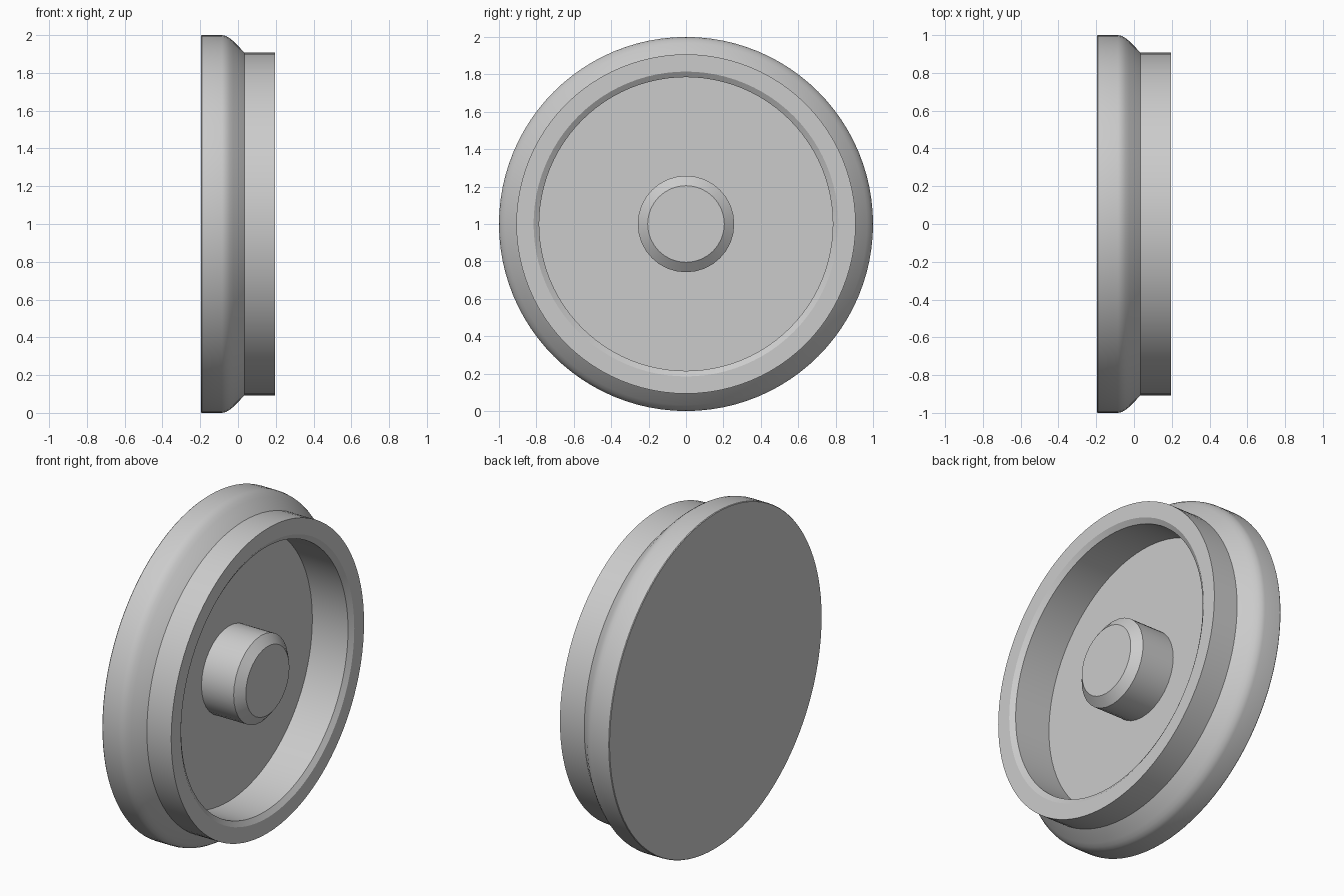
import bpy, bmesh, math
from mathutils import Matrix, Vector

cube = bpy.data.objects.get("Cube")
if cube:
    bpy.data.objects.remove(cube, do_unlink=True)

grey = bpy.data.materials.new("plain_grey")
grey.use_nodes = True
GREY = (0.6, 0.6, 0.6, 1)
grey.diffuse_color = GREY
grey.node_tree.nodes["Principled BSDF"].inputs["Base Color"].default_value = GREY


def lathe(name, profile, segments):
    """Spin an (x, radius) profile around the wheel axle, which runs along x."""
    bm = bmesh.new()
    verts = [bm.verts.new((x, 0, r)) for x, r in profile]
    edges = [bm.edges.new(pair) for pair in zip(verts, verts[1:])]
    bmesh.ops.spin(bm, geom=verts + edges, cent=(0, 0, 0), axis=(1, 0, 0),
                   angle=math.tau, steps=segments, use_duplicate=False)
    bmesh.ops.remove_doubles(bm, verts=bm.verts[:], dist=0.0005)
    bmesh.ops.recalc_face_normals(bm, faces=bm.faces[:])
    mesh = bpy.data.meshes.new(name)
    bm.to_mesh(mesh)
    bm.free()
    mesh.materials.append(grey)
    obj = bpy.data.objects.new(name, mesh)
    obj.location.z = 1
    bpy.context.collection.objects.link(obj)
    bpy.ops.object.select_all(action='DESELECT')
    obj.select_set(True)
    bpy.context.view_layer.objects.active = obj
    bpy.ops.object.shade_smooth_by_angle(angle=math.radians(25))
    return obj


BACK, FRONT, FLOOR = -0.195, 0.195, -0.06

# Wheel: flat back, rounded flange, tread, chamfered rim and recessed web
lathe("wheel", [
    (BACK, 0), (BACK, 0.997), (BACK + 0.004, 1), (-0.085, 1),
    (-0.065, 0.996), (-0.045, 0.984), (-0.025, 0.968), (0.035, 0.907),
    (FRONT, 0.907), (FRONT, 0.815), (0.175, 0.785), (FLOOR, 0.785), (FLOOR, 0),
], 96)

# Axle hub with a chamfered end
lathe("hub", [
    (FLOOR - 0.02, 0), (FLOOR - 0.02, 0.258), (0.152, 0.258),
    (FRONT, 0.205), (FRONT, 0),
], 32)
